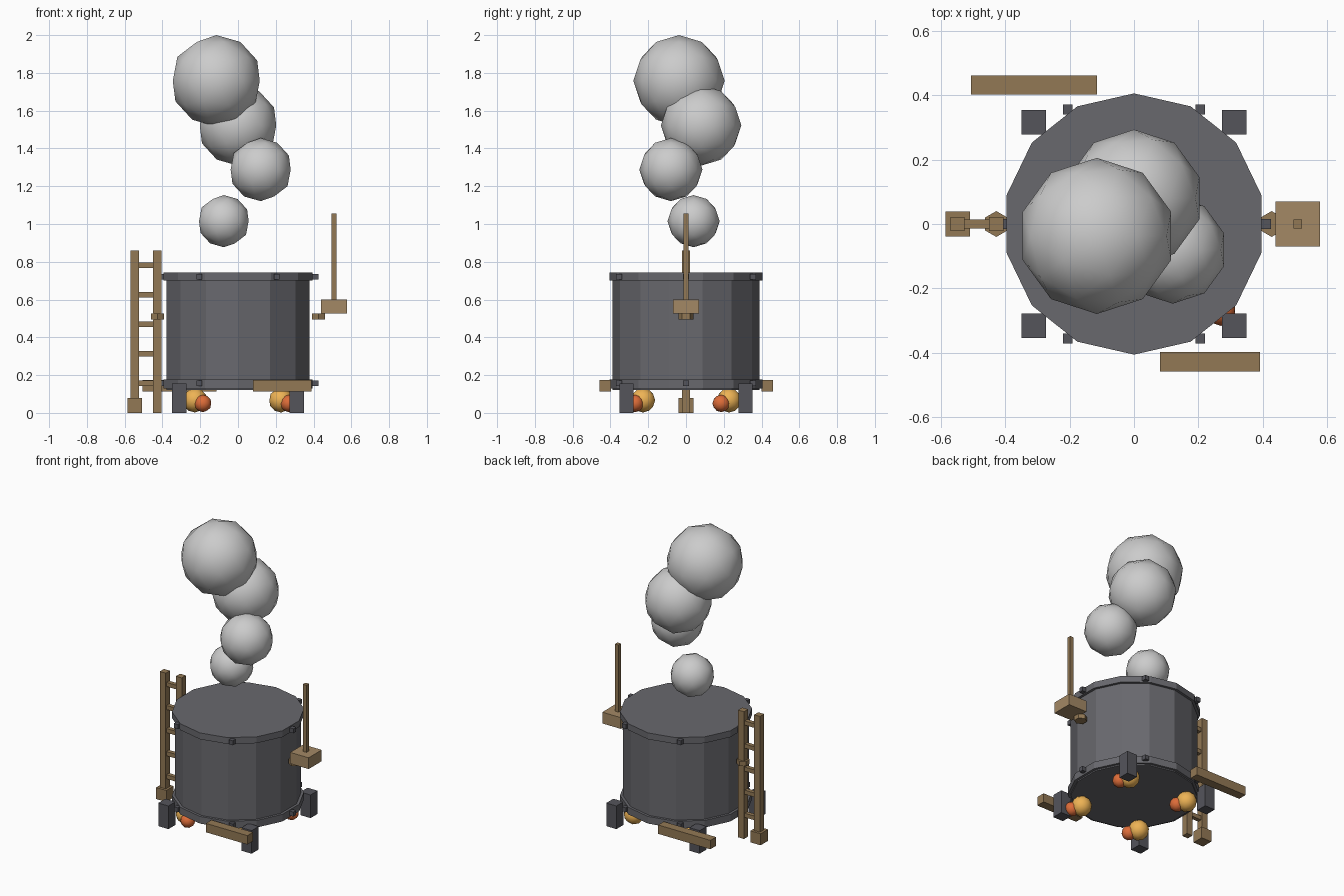
import bpy, bmesh, math
from mathutils import Matrix, Vector

if "Cube" in bpy.data.objects:
    bpy.data.objects.remove(bpy.data.objects["Cube"])


def material(name, rgb):
    m = bpy.data.materials.new(name)
    m.diffuse_color = (*rgb, 1)
    m.use_nodes = True
    m.node_tree.nodes["Principled BSDF"].inputs["Base Color"].default_value = m.diffuse_color
    return m


IRON = material("iron", (0.14, 0.14, 0.155))
DARK = material("dark_iron", (0.09, 0.09, 0.105))
WOOD = material("wood", (0.29, 0.19, 0.09))
PALE = material("pale_wood", (0.37, 0.25, 0.13))
FLAME = material("flame_yellow", (0.85, 0.45, 0.09))
EMBER = material("flame_orange", (0.72, 0.15, 0.04))


def finish(name, bm, mat=None, smooth=False):
    me = bpy.data.meshes.new(name)
    for f in bm.faces:
        f.smooth = smooth
    bm.to_mesh(me)
    bm.free()
    ob = bpy.data.objects.new(name, me)
    bpy.context.collection.objects.link(ob)
    if mat:
        me.materials.append(mat)
    return ob


def box(name, centre, size, mat):
    bm = bmesh.new()
    bmesh.ops.create_cube(bm, size=1, matrix=Matrix.Translation(centre) @ Matrix.Diagonal((*size, 1)))
    return finish(name, bm, mat)


def drum(name, x, r, z0, z1, sides, mat):
    # prism with a corner on the +y axis
    bm = bmesh.new()
    bmesh.ops.create_cone(bm, cap_ends=True, segments=sides, radius1=r, radius2=r, depth=z1 - z0)
    first = max(bm.verts, key=lambda v: v.co.y).co
    turn = math.pi / 2 - math.atan2(first.y, first.x)
    bm.transform(Matrix.Translation((x, 0, (z0 + z1) / 2)) @ Matrix.Rotation(turn, 4, 'Z'))
    return finish(name, bm, mat)


def ball(name, centre, r, mat=None):
    bm = bmesh.new()
    bmesh.ops.create_icosphere(bm, subdivisions=2, radius=r, matrix=Matrix.Translation(centre))
    return finish(name, bm, mat, smooth=True)


# Cauldron and its two bands
drum("cauldron_body", 0, 0.388, 0.122, 0.74, 14, IRON)
drum("top_band", 0, 0.405, 0.70, 0.743, 14, IRON)
drum("bottom_band", 0, 0.405, 0.13, 0.178, 14, IRON)

# Six bolts round each band
for z, level in ((0.72, "top"), (0.157, "bottom")):
    for i in range(6):
        a = i * math.pi / 3
        box(f"{level}_bolt_{i}", (0.41 * math.cos(a), 0.41 * math.sin(a), z), (0.03, 0.03, 0.03), DARK)

# Feet, each with a flame beside it
for sx in (-1, 1):
    for sy in (-1, 1):
        box("foot", (0.311 * sx, 0.315 * sy, 0.078), (0.076, 0.076, 0.156), DARK)
        ball("flame", (0.228 * sx, 0.228 * sy, 0.067), 0.065, FLAME)
        ball("ember", (0.228 * sx + 0.042, 0.228 * sy - 0.042, 0.05), 0.046, EMBER)
    drum("side_handle", 0.427 * sx, 0.04, 0.495, 0.525, 6, WOOD)

# Ladder on the left
for x in (-0.547, -0.427):
    box("ladder_rail", (x, 0, 0.43), (0.044, 0.044, 0.86), WOOD)
for i in range(5):
    box("ladder_rung", (-0.487, 0, 0.157 + 0.156 * i), (0.12, 0.028, 0.028), WOOD)
box("ladder_foot", (-0.547, 0, 0.039), (0.076, 0.078, 0.078), WOOD)

# Paddle block and pole on the right
box("paddle_block", (0.508, 0, 0.563), (0.138, 0.14, 0.076), PALE)
box("paddle_pole", (0.508, 0, 0.81), (0.027, 0.027, 0.49), WOOD)

# Loose planks front and back
box("front_plank", (0.235, -0.427, 0.143), (0.31, 0.06, 0.06), WOOD)
box("back_plank", (-0.31, 0.431, 0.143), (0.39, 0.06, 0.06), WOOD)

# Rising smoke puffs
for i, (x, y, z, r) in enumerate(((-0.075, 0.04, 1.015, 0.138), (0.12, -0.08, 1.288, 0.167),
                                  (0.0, 0.08, 1.522, 0.213), (-0.115, -0.037, 1.758, 0.242))):
    ball(f"smoke_puff_{i}", (x, y, z), r)
